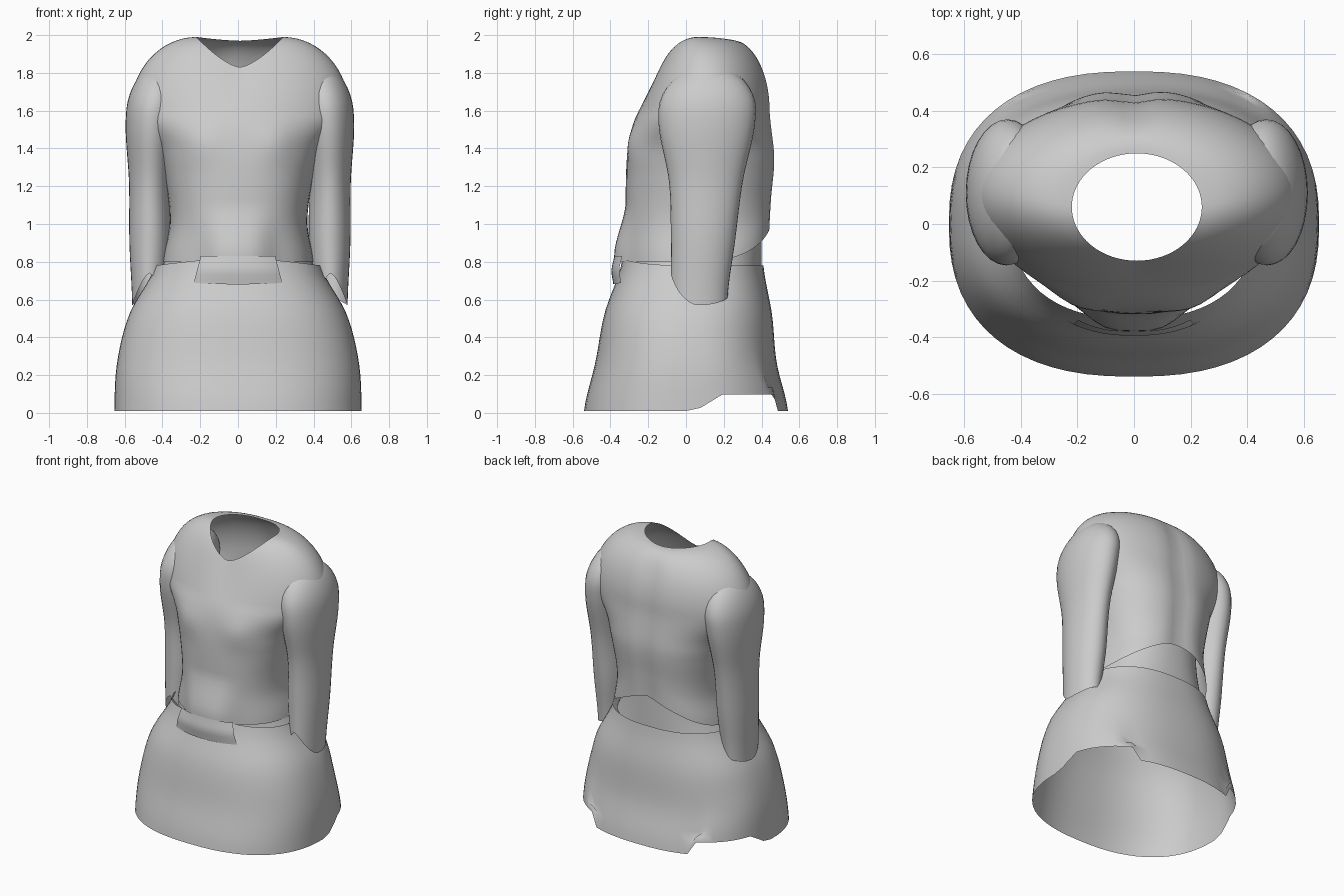
import bpy, bmesh, math

cube = bpy.data.objects.get("Cube")
if cube:
    bpy.data.objects.remove(cube, do_unlink=True)

cloth = bpy.data.materials.new("light_grey_cloth")
cloth.use_nodes = True
grey = (0.6, 0.6, 0.6, 1)
cloth.diffuse_color = grey
cloth.node_tree.nodes["Principled BSDF"].inputs["Base Color"].default_value = grey


def blend(t, *keys):
    """Smooth curve through evenly spaced key values, for t from 0 to 1."""
    last = len(keys) - 1
    i = min(int(t * last), last - 1)
    u = t * last - i
    before, a, b, after = (keys[min(max(i + k, 0), last)] for k in (-1, 0, 1, 2))
    slope_a, slope_b = (b - before) / 2, (after - a) / 2
    ease = u * u * (3 - 2 * u)
    return a + (b - a) * ease + slope_a * u * (1 - u) ** 2 - slope_b * u * u * (1 - u)


def signed_power(value, exponent):
    return math.copysign(abs(value) ** exponent, value)


def ring(z, half_width, front, back, centre=0, front_lift=0, back_lift=0, roundness=2):
    """Describe one closed cross-section, tilted by its front and back lift."""
    def point(angle):
        c = signed_power(math.cos(angle), 2 / roundness)
        s = signed_power(math.sin(angle), 2 / roundness)
        lift = back_lift if s > 0 else front_lift
        depth = (back - front) / 2
        return (centre + half_width * c, front + depth * (1 + s),
                z + lift * (1 - abs(c) ** 1.5))
    return point


def loft(name, section, rows, spread=360, steps=64, shape=None):
    """Skin the cross-sections section(t), over an arc centred on the front."""
    bm = bmesh.new()
    closed = spread == 360
    count = steps if closed else steps + 1
    grid = []
    for r in range(rows + 1):
        point = section(r / rows)
        line = []
        for i in range(count):
            co = point(math.radians(spread * (i / steps - 0.5) - 90))
            line.append(bm.verts.new(shape(*co) if shape else co))
        grid.append(line)
    for upper, lower in zip(grid, grid[1:]):
        for i in range(steps):
            j = (i + 1) % count
            bm.faces.new((upper[i], lower[i], lower[j], upper[j]))
    bmesh.ops.recalc_face_normals(bm, faces=bm.faces)
    mesh = bpy.data.meshes.new(name)
    bm.to_mesh(mesh)
    bm.free()
    mesh.materials.append(cloth)
    mesh.shade_smooth()
    bpy.context.collection.objects.link(bpy.data.objects.new(name, mesh))


# Shirt body: a rounded yoke below the neck opening, then the fitted trunk
def shirt_section(t):
    if t < 0.4:
        u = t / 0.4
        out, up = math.sin(u * math.pi / 2), math.cos(u * math.pi / 2)
        z = 1.6 + 0.39 * up
        return ring(z, 0.23 + 0.35 * out, -0.13 - 0.12 * u, 0.25 + 0.2 * out, centre=0.01,
                    front_lift=1.83 - 0.23 * u - z, back_lift=-0.02 * up)
    u = (t - 0.4) / 0.6
    return ring(1.6 - 0.8 * u, blend(u, 0.58, 0.44, 0.385, 0.365, 0.4),
                -0.25 - 0.07 * (1 - (1 - u) ** 6), blend(u, 0.45, 0.475, 0.46, 0.45),
                centre=0.01 * (1 - u), back_lift=0.2 * u * u,
                roundness=2 + 0.4 * min(1, 3 * u))


def shirt_shape(x, y, z):
    # Spine groove behind, soft bust and belly in front
    if y > 0.3:
        y -= 0.02 * math.exp(-(x / 0.07) ** 2) * min(1, (y - 0.3) * 10)
    elif y < -0.1:
        y -= 0.02 * math.exp(-((abs(x) - 0.2) * 10) ** 2 - ((z - 1.43) * 10) ** 2)
        belly = blend(min(1, max(0, (1.1 - z) * 4)), 0, 0.06)
        y -= belly * math.exp(-(x / 0.17) ** 4)
    return x, y, z


loft("shirt_body", shirt_section, rows=40, shape=shirt_shape)


# Front tail hanging over the skirt
def tail_section(t):
    return ring(0.83 - 0.13 * t, 0.37 + 0.07 * t, blend(t, -0.38, -0.395, -0.385), 0.45,
                front_lift=-t / 50, roundness=2.4)


loft("shirt_front_tail", tail_section, rows=6, spread=56, steps=16)


# Waistband seen below the shirt hem
def waistband_section(t):
    return ring(1.05 - 0.29 * t, 0.34 + 0.07 * t * t, -0.3, 0.4, roundness=2.3)


loft("waistband", waistband_section, rows=6)


# Flared skirt
def skirt_section(t):
    return ring(0.77 * (1 - t) + 0.01, blend(t, 0.44, 0.575, 0.64, 0.655),
                -blend(t, 0.335, 0.43, 0.48, 0.54), blend(t, 0.41, 0.455, 0.48, 0.54),
                front_lift=0.04 * (1 - t) ** 4, roundness=2.4)


def skirt_shape(x, y, z):
    # Hem raised behind the hips, with a lower flap at the back
    if y > 0.05 and abs(x) > 0.4:
        rise = min(1, (y - 0.05) * 7)
        z += 0.09 * rise * max(0, 1 - z / 0.4)
    return x, y, z


loft("skirt", skirt_section, rows=16, shape=skirt_shape)


# Sleeves, one per side, with a domed shoulder and a slanted hem
def sleeve_section(side):
    def section(t):
        slant = t ** 6
        dome = math.sqrt(1 - max(0, 0.98 - t / 0.2) ** 2)
        middle = blend(t, 0.12, 0.11, 0.105, 0.09, 0.07)
        depth = dome * blend(t, 0.25, 0.255, 0.195, 0.17, 0.15)
        return ring(1.84 - 1.24 * t - 0.03 * slant,
                    dome * blend(t, 0.15, 0.14, 0.112, 0.11, 0.09),
                    middle - depth, middle + depth,
                    centre=0.01 + side * blend(t, 0.43, 0.465, 0.475, 0.475, 0.48),
                    front_lift=0.17 * slant, back_lift=0.04 * slant)
    return section


for label, side in (("left", 1), ("right", -1)):
    loft(label + "_sleeve", sleeve_section(side), rows=32, steps=32)
